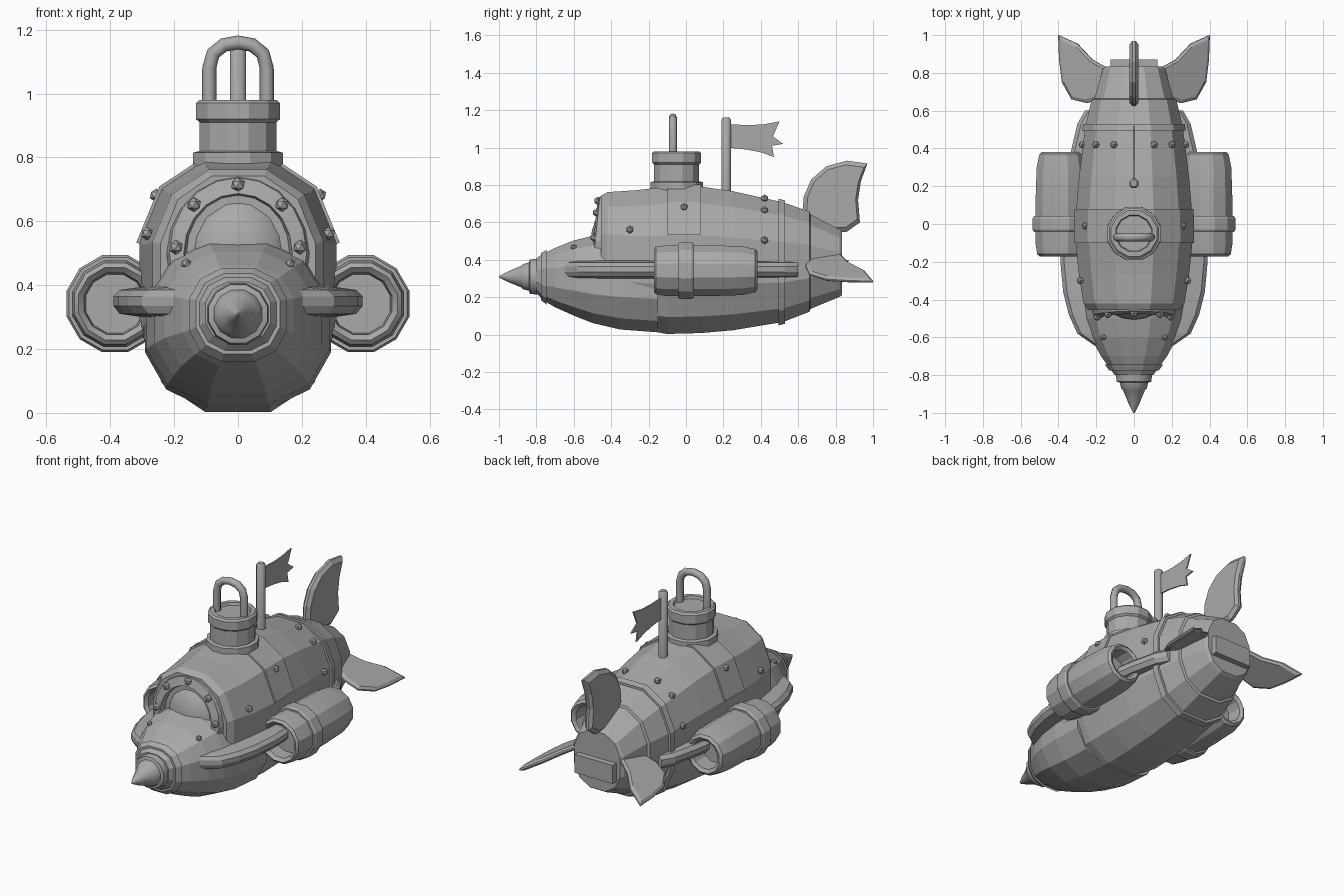
import bpy, bmesh, math
from mathutils import Vector

if "Cube" in bpy.data.objects:
    bpy.data.objects.remove(bpy.data.objects["Cube"])

grey = bpy.data.materials.new("hull_grey")
grey.use_nodes = True
grey.diffuse_color = (0.4, 0.4, 0.4, 1)
grey.node_tree.nodes["Principled BSDF"].inputs["Base Color"].default_value = (0.4, 0.4, 0.4, 1)


def finish(name, bm, smooth=0):
    bmesh.ops.recalc_face_normals(bm, faces=bm.faces)
    mesh = bpy.data.meshes.new(name)
    bm.to_mesh(mesh)
    bm.free()
    mesh.materials.append(grey)
    ob = bpy.data.objects.new(name, mesh)
    bpy.context.collection.objects.link(ob)
    if smooth:
        bpy.ops.object.select_all(action='DESELECT')
        ob.select_set(True)
        bpy.context.view_layer.objects.active = ob
        bpy.ops.object.shade_smooth_by_angle(angle=math.radians(smooth))
    return ob


def loft(name, rings, closed=False, smooth=0):
    """Skin a list of equal-length point rings."""
    bm = bmesh.new()
    rows = [[bm.verts.new(p) for p in ring] for ring in rings]
    n = len(rows[0])
    pairs = list(zip(rows, rows[1:])) + ([(rows[-1], rows[0])] if closed else [])
    for a, b in pairs:
        for i in range(n):
            j = (i + 1) % n
            bm.faces.new((a[i], a[j], b[j], b[i]))
    if not closed:
        bm.faces.new(rows[0])
        bm.faces.new(rows[-1])
    return finish(name, bm, smooth)


def section_point(station, angle, grow=0.0):
    """Point on a rounded hull section; station = y, bottom, top, half width."""
    y, low, high, wide = station
    def soft(v):
        return math.copysign(abs(v) ** 0.83, v)
    return Vector(((wide + grow) * soft(math.cos(angle)), y,
                   (low + high) / 2 + ((high - low) / 2 + grow) * soft(math.sin(angle)) * 1.02))


def section(station, grow=0.0, n=12):
    return [section_point(station, math.tau * (i + 0.5) / n, grow) for i in range(n)]


def at(stations, y):
    """Interpolate a hull station at y."""
    for a, b in zip(stations, stations[1:]):
        if a[0] <= y <= b[0]:
            t = (y - a[0]) / (b[0] - a[0])
            return tuple(p + (q - p) * t for p, q in zip(a, b))


def circle(c, r, axis, n):
    pts = []
    for i in range(n):
        a = math.tau * (i + 0.5) / n
        u, v = r * math.cos(a), r * math.sin(a)
        pts.append((c[0] + u, c[1], c[2] + v) if axis == 'Y' else (c[0] + u, c[1] + v, c[2]))
    return pts


def lathe(name, centre, profile, axis='Z', n=12, smooth=0, closed=False):
    """Turn (distance along axis, radius) pairs around an axis."""
    rings = []
    for d, r in profile:
        c = (centre[0], d, centre[1]) if axis == 'Y' else (centre[0], centre[1], d)
        rings.append(circle(c, r, axis, n))
    return loft(name, rings, closed, smooth)


def plate(name, outline, place, normal, thick):
    """Extrude an outline into a thin plate with a tapered rim."""
    pts = [Vector(place(*p)) for p in outline]
    mid = sum(pts, Vector()) / len(pts)
    off = Vector(normal).normalized() * thick / 2
    inner = [p.lerp(mid, 0.12) for p in pts]
    return loft(name, [[p + off for p in inner], [p + off * 0.3 for p in pts],
                       [p - off * 0.3 for p in pts], [p - off for p in inner]])


def bolt(name, p, r=0.021):
    bm = bmesh.new()
    bmesh.ops.create_icosphere(bm, subdivisions=1, radius=r)
    bmesh.ops.translate(bm, verts=bm.verts, vec=p)
    finish(name, bm)


# Main hull and nose
body = [(-.455, .10, .745, .25), (-.42, .08, .765, .275), (-.27, .03, .775, .30), (-.1, .0, .795, .318),
        (.08, .005, .795, .315), (.25, .02, .77, .30), (.52, .065, .71, .265), (.66, .12, .66, .23),
        (.665, .135, .645, .215), (.82, .20, .565, .17), (.835, .21, .555, .155)]
nose = [(-.8, .22, .41, .105), (-.76, .18, .435, .135), (-.7, .145, .465, .18), (-.6, .10, .505, .235),
        (-.5, .06, .53, .27), (-.35, .025, .55, .295), (-.15, .01, .55, .30)]
loft("main_hull", [section(s) for s in body])
loft("nose_hull", [section(s) for s in nose])
lathe("nose_drill", (0, .31), [(-1, .004), (-.95, .03), (-.88, .06), (-.87, .07), (-.84, .078),
                               (-.835, .095), (-.79, .10)], 'Y', 12, 30)


def band(name, stations, y0, y1, grow):
    a, b = at(stations, y0), at(stations, y1)
    loft(name, [section(a, -.01), section(a, grow), section(b, grow), section(b, -.01)])


band("rear_band", body, .495, .53, .014)
band("nose_band", nose, -.775, -.745, .012)

# Wide riveted strap over the cabin top
a, b = at(body, -.1), at(body, .08)
def arch(s, grow):
    return [section_point(s, math.pi * i / 6 + math.pi / 12, grow) for i in range(6)]
loft("cabin_strap", [arch(a, -.02), arch(a, .01), arch(b, .01), arch(b, -.02)])

# Cockpit window and its leaning frame
bm = bmesh.new()
bmesh.ops.create_uvsphere(bm, u_segments=16, v_segments=10, radius=1)
for v in bm.verts:
    v.co = Vector((v.co.x * .17, -.39 + v.co.y * .12, .49 + v.co.z * .2))
finish("cockpit_window", bm, 40)


def frame_ring(r, depth):
    pts = []
    for i in range(20):
        t = math.tau * i / 20
        z = .50 + r * 1.1 * math.sin(t)
        pts.append((r * math.cos(t), depth - .10 * (.70 - z), z))
    return pts


loft("window_frame", [frame_ring(.225, -.43), frame_ring(.215, -.465),
                      frame_ring(.17, -.475), frame_ring(.16, -.43)], True)
for deg in (5, 45, 90, 135, 175):
    t = math.radians(deg)
    z = .50 + .215 * math.sin(t)
    bolt("frame_bolt", (.195 * math.cos(t), -.472 - .10 * (.70 - z), z), .023)

# Hull bolts
for y, degs in ((-.01, (40, 140)), (.42, (15, 48, 72, 108, 132, 165)), (-.30, (20, 160))):
    for d in degs:
        bolt("hull_bolt", section_point(at(body, y), math.radians(d), .004))
for d in (50, 130):
    bolt("nose_bolt", section_point(at(nose, -.6), math.radians(d)), .017)

# Hatch tower with carrying handle
lathe("hatch_tower", (0, -.05), [(.74, .148), (.815, .145), (.82, .125), (.91, .125), (.92, .136),
                                 (.97, .136), (.98, .125), (.98, .10), (.965, .095)], n=12)
path = [(-.09, .95), (-.09, 1.08), (-.078, 1.125), (-.045, 1.152), (0, 1.16),
        (.045, 1.152), (.078, 1.125), (.09, 1.08), (.09, .95)]
rings = []
for i, (x, z) in enumerate(path):
    (x0, z0), (x1, z1) = path[max(i - 1, 0)], path[min(i + 1, len(path) - 1)]
    d = Vector((x1 - x0, 0, z1 - z0)).normalized()
    side = Vector((-d.z, 0, d.x))
    rings.append([Vector((x, -.07, z)) + .022 * (side * math.cos(k * math.tau / 8)
                  + Vector((0, 1, 0)) * math.sin(k * math.tau / 8)) for k in range(8)])
loft("hatch_handle", rings, smooth=50)

# Flag and pole
lathe("flag_pole", (0, .215), [(.74, .027), (1.15, .027), (1.16, .018)], n=8, smooth=50)
flag = [(.22, 1.125), (.34, 1.12), (.42, 1.125), (.50, 1.14), (.465, 1.06), (.52, 1.02),
        (.46, 1.01), (.47, .95), (.40, .975), (.32, .99), (.22, 1.0)]
bm = bmesh.new()
face = bm.faces.new([bm.verts.new((-.004, y, z)) for y, z in flag])
ext = bmesh.ops.extrude_face_region(bm, geom=[face])
bmesh.ops.translate(bm, vec=(.008, 0, 0), verts=[g for g in ext["geom"] if isinstance(g, bmesh.types.BMVert)])
finish("flag", bm)

# Upright tail fin
plate("tail_fin", [(.62, .62), (.63, .74), (.67, .83), (.75, .90), (.86, .93), (.97, .915), (.935, .82),
                   (.92, .72), (.93, .60), (.86, .55), (.76, .55)],
      lambda y, z: (0, y, z), (1, 0, 0), .05)

# Rear name plate, left blank
bm = bmesh.new()
bmesh.ops.create_cube(bm, size=1)
for v in bm.verts:
    v.co = Vector((v.co.x * .25, .845 + v.co.y * .05, .345 + v.co.z * .11))
finish("rear_plate", bm)

# Paired parts: drooping fins, side wings, thruster pods
for side, s in (("left", 1), ("right", -1)):
    plate(side + "_rear_fin", [(.13, .82), (.14, .69), (.19, .66), (.25, .64), (.33, .66), (.38, .75),
                               (.395, .87), (.4, 1.0), (.3, .955), (.22, .87)],
          lambda x, y: (s * x, y, .42 - (x - .15) * .55), (s * .48, 0, .88), .03)

    wing = [(-.65, .20), (-.58, .30), (-.48, .345), (-.36, .375), (-.2, .39), (.1, .38),
            (.38, .335), (.53, .30), (.60, .26)]
    loft(side + "_wing", [[(s * (x - .16), y, .29), (s * (x - .02), y, .31), (s * x, y, .335),
                           (s * x, y, .365), (s * (x - .02), y, .385), (s * (x - .16), y, .405)]
                          for y, x in wing])

    lathe(side + "_thruster_pod", (s * .385, .342),
          [(-.08, .095), (-.155, .10), (-.172, .118), (-.16, .132), (-.11, .14), (.15, .14), (.30, .135),
           (.37, .12), (.382, .105), (.37, .085), (.28, .08)], 'Y', 12, 25)
    lathe(side + "_pod_band", (s * .385, .342),
          [(-.042, .13), (-.042, .15), (-.03, .157), (.03, .157), (.042, .15), (.042, .13)], 'Y', 12)
